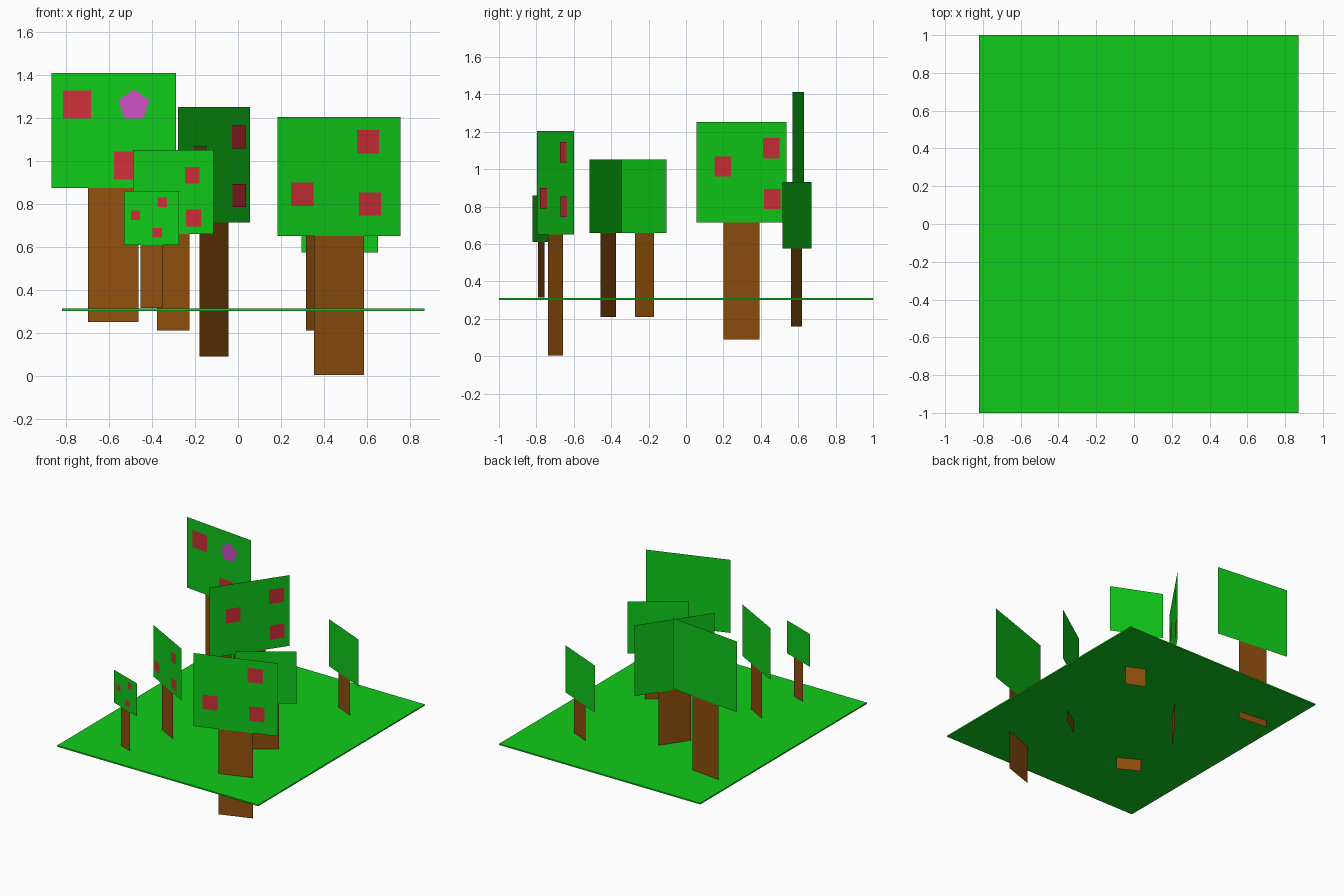
import bpy, math
from mathutils import Vector

if "Cube" in bpy.data.objects:
    bpy.data.objects.remove(bpy.data.objects["Cube"])


def material(name, r, g, b):
    m = bpy.data.materials.new(name)
    m.diffuse_color = (r, g, b, 1)
    m.use_nodes = True
    m.node_tree.nodes["Principled BSDF"].inputs["Base Color"].default_value = m.diffuse_color
    return m


GREEN = material("leaf_green", 0.005, 0.6, 0.01)
BROWN = material("bark_brown", 0.28, 0.08, 0.004)
RED = material("apple_red", 0.62, 0.03, 0.04)
PURPLE = material("flower_purple", 0.6, 0.08, 0.55)


def flat(name, pts, mat):
    me = bpy.data.meshes.new(name)
    me.from_pydata([tuple(p) for p in pts], [], [list(range(len(pts)))])
    me.materials.append(mat)
    ob = bpy.data.objects.new(name, me)
    bpy.context.collection.objects.link(ob)
    return ob


class Plane:
    """Upright plane through two plan points; places points by front-view x and z."""
    def __init__(self, a, b):
        self.a, self.slope = a, (b[1] - a[1]) / (b[0] - a[0])
        d = Vector((b[0] - a[0], b[1] - a[1], 0)).normalized()
        self.dx = d.x
        self.normal = Vector((d.y, -d.x, 0))

    def at(self, x, z, off=0.0):
        return Vector((x, self.a[1] + (x - self.a[0]) * self.slope, z)) + self.normal * off

    def rect(self, name, x0, x1, z0, z1, mat, off=0.0):
        flat(name, [self.at(x, z, off) for x, z in
                    ((x0, z0), (x1, z0), (x1, z1), (x0, z1))], mat)


# Ground slab
bpy.ops.mesh.primitive_cube_add(size=1, location=(0.025, 0, 0.307))
ground = bpy.context.object
ground.name = "ground"
ground.scale = (1.69, 2.0, 0.01)
ground.data.materials.append(GREEN)

# name, crown ends in plan, crown z range, trunk x range, trunk bottom,
# apple size, apple centres (x, z)
trees = [
    ("back_left", (-0.87, 0.63), (-0.29, 0.57), (0.875, 1.412), (-0.70, -0.465), 0.25,
     0.13, [(-0.75, 1.265), (-0.513, 0.98)]),
    ("middle", (-0.28, 0.055), (0.055, 0.538), (0.715, 1.252), (-0.18, -0.045), 0.09,
     0.108, [(0.0, 1.112), (-0.18, 1.015), (0.003, 0.84)]),
    ("front_right", (0.185, -0.797), (0.758, -0.60), (0.65, 1.205), (0.355, 0.588), 0.003,
     0.109, [(0.604, 1.09), (0.298, 0.845), (0.614, 0.80)]),
    ("left", (-0.49, -0.313), (-0.115, -0.517), (0.66, 1.052), (-0.378, -0.225), 0.21,
     0.078, [(-0.212, 0.934), (-0.436, 0.76), (-0.206, 0.735)]),
    ("right", (0.215, -0.345), (0.565, -0.103), (0.658, 1.052), (0.318, 0.465), 0.21, 0, []),
    ("front_left", (-0.532, -0.728), (-0.275, -0.82), (0.61, 0.86), (-0.455, -0.352), 0.315,
     0.045, [(-0.476, 0.747), (-0.352, 0.808), (-0.375, 0.667)]),
    ("back_right", (0.295, 0.67), (0.652, 0.515), (0.575, 0.932), (0.41, 0.548), 0.16, 0, []),
]

for name, a, b, (z0, z1), (t0, t1), tz, size, apples in trees:
    p = Plane(a, b)
    p.rect(name + "_crown", a[0], b[0], z0, z1, GREEN)
    p.rect(name + "_trunk", t0, t1, tz, z0, BROWN)
    hw = size / 2 * p.dx
    for i, (x, z) in enumerate(apples):
        p.rect(f"{name}_apple_{i + 1}", x - hw, x + hw, z - size / 2, z + size / 2, RED, 0.004)

# Five-sided flower on the tallest crown
p = Plane((-0.87, 0.63), (-0.29, 0.57))
flat("flower", [p.at(-0.485 + 0.076 * math.cos(t), 1.26 + 0.076 * math.sin(t), 0.004)
                for t in (math.pi / 2 + k * math.tau / 5 for k in range(5))], PURPLE)
